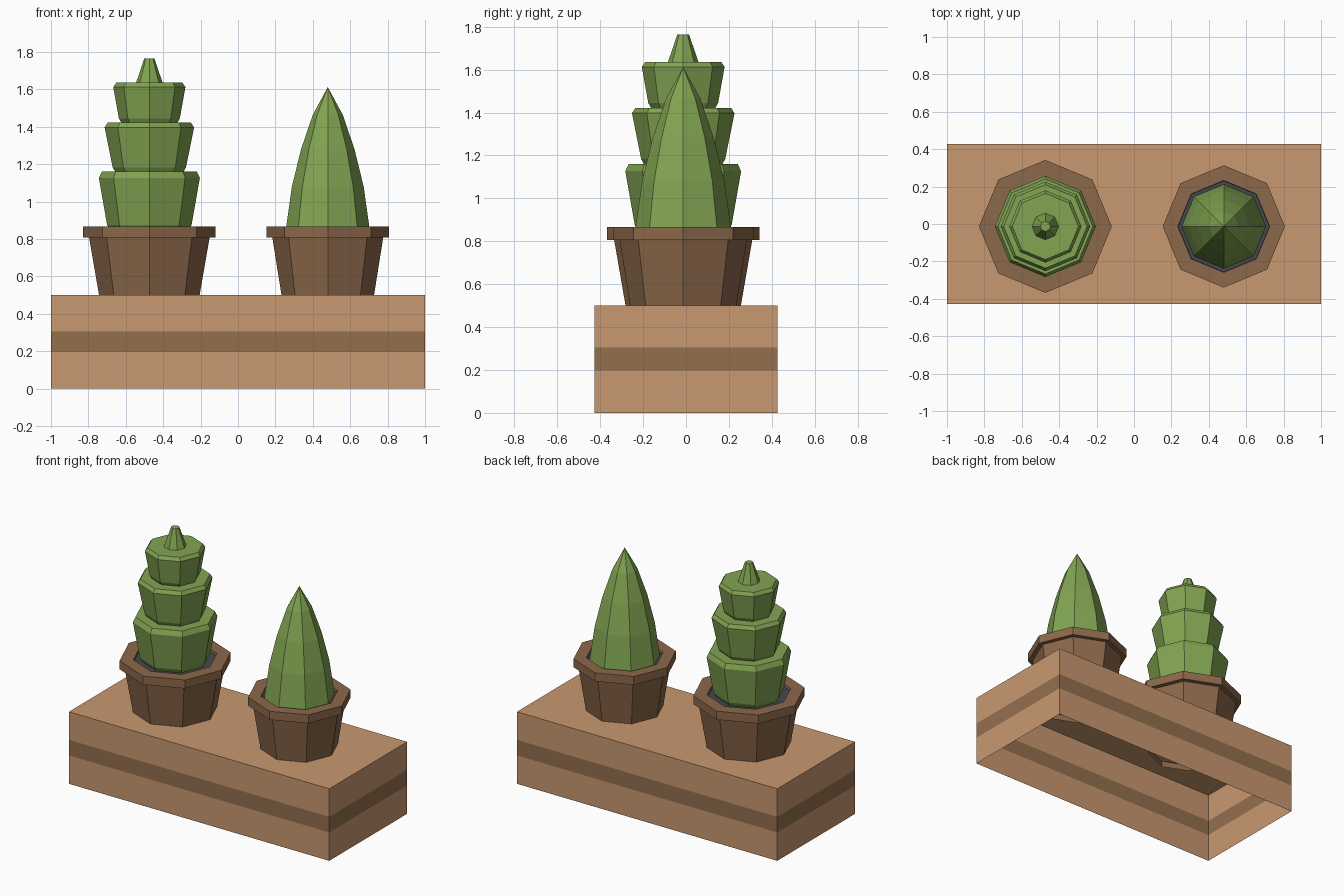
import bpy
import bmesh
import math

cube = bpy.data.objects.get("Cube")
if cube:
    bpy.data.objects.remove(cube, do_unlink=True)


def material(name, rgb):
    mat = bpy.data.materials.new(name)
    mat.use_nodes = True
    mat.diffuse_color = (*rgb, 1)
    mat.node_tree.nodes["Principled BSDF"].inputs["Base Color"].default_value = (*rgb, 1)
    return mat


WOOD = material("light wood", (0.578, 0.314, 0.162))
BAND = material("dark wood band", (0.296, 0.162, 0.076))
CLAY = material("brown clay", (0.262, 0.138, 0.069))
SOIL = material("dark soil", (0.061, 0.061, 0.080))
LEAF = material("leaf green", (0.223, 0.376, 0.084))


def octagon(r):
    return [(r * math.cos(i * math.pi / 4), r * math.sin(i * math.pi / 4)) for i in range(8)]


def loft(name, sections, location, mats, cap_top=True):
    """Join stacked (outline, height) sections; the bottom stays open."""
    bm = bmesh.new()
    rings = [[bm.verts.new((x, y, z)) for x, y in outline] for outline, z in sections]
    for low, high in zip(rings, rings[1:]):
        for i in range(len(low)):
            j = (i + 1) % len(low)
            bm.faces.new((low[i], low[j], high[j], high[i]))
    if cap_top:
        bm.faces.new(rings[-1])
    bmesh.ops.remove_doubles(bm, verts=bm.verts, dist=0.0001)
    mesh = bpy.data.meshes.new(name)
    bm.to_mesh(mesh)
    bm.free()
    for mat in mats:
        mesh.materials.append(mat)
    obj = bpy.data.objects.new(name, mesh)
    obj.location = location
    bpy.context.collection.objects.link(obj)
    return obj


def lathe(name, profile, location, mat, cap_top=True):
    return loft(name, [(octagon(r), z) for r, z in profile], location, [mat], cap_top)


# Wooden stand, hollow underneath, with a dark band around its sides
BAND_LOW, BAND_HIGH, STAND_TOP = 0.197, 0.305, 0.5
corners = [(-1, -0.427), (1, -0.427), (1, 0.427), (-1, 0.427)]
stand = loft("stand", [(corners, z) for z in (0, BAND_LOW, BAND_HIGH, STAND_TOP)],
             (0, 0, 0), [WOOD, BAND])
for face in stand.data.polygons:
    face.material_index = int(BAND_LOW < face.center.z < BAND_HIGH)


# Pots with a thick rim and a sunken soil disc
RIM_LOW, RIM_TOP, SOIL_Z = 0.807, 0.866, 0.848


def pot(side, location, size):
    profile = [(0.261, 0.455), (0.322, RIM_LOW), (0.355, RIM_LOW),
               (0.355, RIM_TOP), (0.267, RIM_TOP), (0.264, SOIL_Z - 0.01)]
    lathe(side + "_pot", [(r * size, z) for r, z in profile], location, CLAY, cap_top=False)
    lathe(side + "_soil", [(0.265 * size, SOIL_Z - 0.01), (0.265 * size, SOIL_Z)], location, SOIL)


right_spot, left_spot = (-0.474, -0.013, 0), (0.48, -0.013, 0)
pot("right", right_spot, 1.0)
pot("left", left_spot, 0.92)

# Tiered plant: each tier flares upward and ends in a bevelled flat top
tiers = [(0.848, 1.127, 1.16, 0.226, 0.27),
         (1.155, 1.397, 1.422, 0.196, 0.239),
         (1.417, 1.613, 1.636, 0.163, 0.193)]
for n, (base, shoulder, top, r_low, r_high) in enumerate(tiers):
    lathe("plant_tier_%d" % (n + 1),
          [(r_low - 0.016, base), (r_low, base + 0.028), (r_high, shoulder), (r_high - 0.016, top)],
          right_spot, LEAF)
lathe("plant_tip", [(0.072, 1.633), (0.027, 1.765)], right_spot, LEAF)

# Pointed cone bush
lathe("cone_bush", [(0.225, 0.845), (0.192, 1.08), (0.143, 1.28), (0.08, 1.465), (0, 1.612)],
      left_spot, LEAF, cap_top=False)
